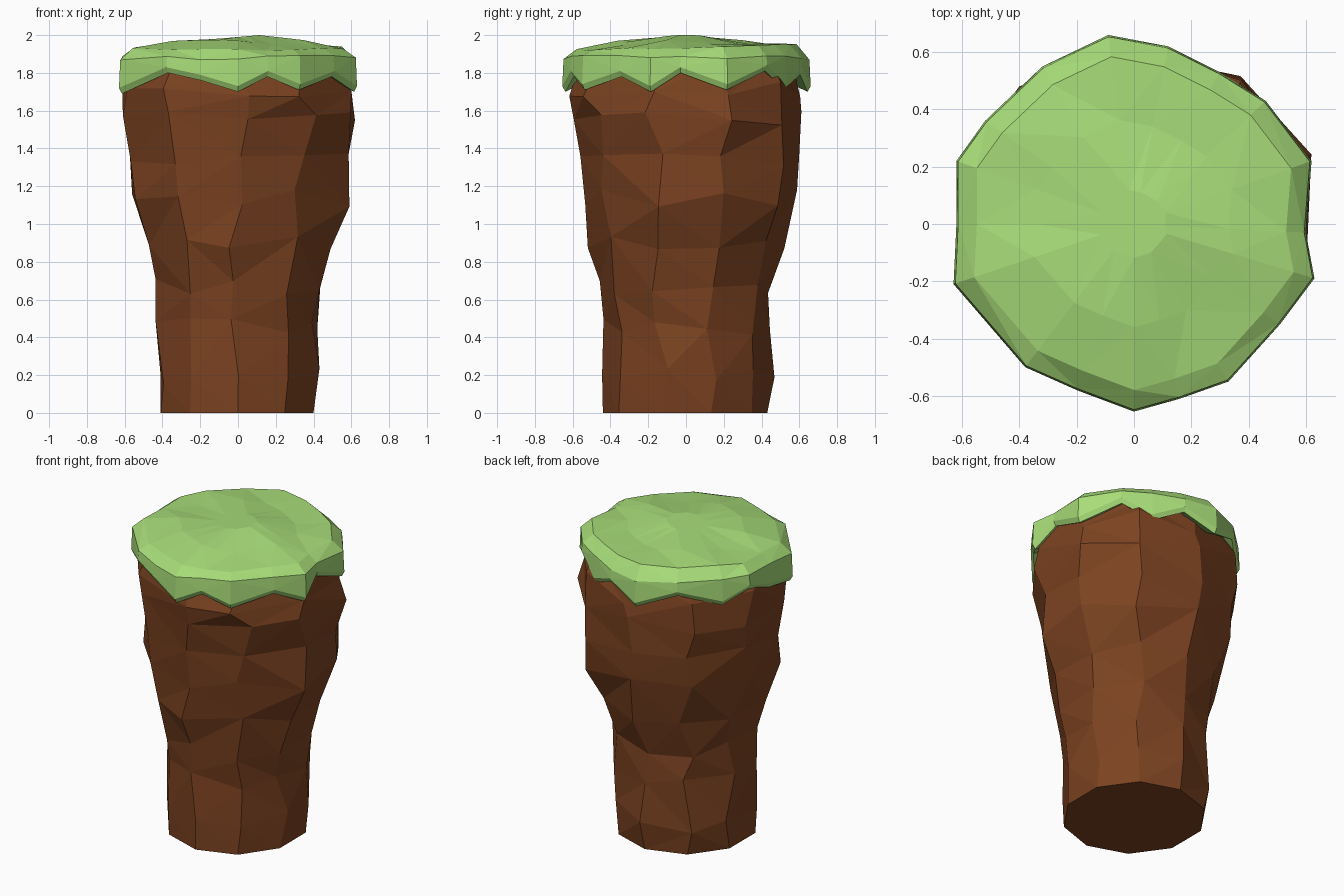
import bpy, bmesh, math, random
from mathutils import Vector

random.seed(11)
if "Cube" in bpy.data.objects:
    bpy.data.objects.remove(bpy.data.objects["Cube"], do_unlink=True)


def material(name, rgb):
    mat = bpy.data.materials.new(name)
    mat.use_nodes = True
    mat.diffuse_color = (*rgb, 1)
    mat.node_tree.nodes["Principled BSDF"].inputs["Base Color"].default_value = (*rgb, 1)
    return mat


def loft(name, rings, mat):
    """Skin closed rings of points into a faceted solid."""
    bm = bmesh.new()
    loops = [[bm.verts.new(p) for p in ring] for ring in rings]
    n = len(loops[0])
    for low, high in zip(loops, loops[1:]):
        for i in range(n):
            j = (i + 1) % n
            bm.faces.new((low[i], low[j], high[j], high[i]))
    bm.faces.new(loops[0][::-1])
    bm.faces.new(loops[-1])
    bmesh.ops.triangulate(bm, faces=bm.faces[:], quad_method='BEAUTY')
    bmesh.ops.recalc_face_normals(bm, faces=bm.faces[:])
    mesh = bpy.data.meshes.new(name)
    bm.to_mesh(mesh)
    bm.free()
    mesh.materials.append(mat)
    obj = bpy.data.objects.new(name, mesh)
    bpy.context.collection.objects.link(obj)


grass = material("grass green", (0.39, 0.72, 0.19))
earth = material("earth brown", (0.20, 0.055, 0.015))

# Earth pillar: height, then reach to left(-x), right(+x), front(-y), back(+y)
PROFILE = [
    (0.00, 0.41, 0.40, 0.44, 0.43), (0.20, 0.41, 0.41, 0.44, 0.46),
    (0.45, 0.43, 0.41, 0.44, 0.45), (0.67, 0.42, 0.44, 0.46, 0.44),
    (0.90, 0.48, 0.49, 0.51, 0.51), (1.14, 0.55, 0.57, 0.53, 0.58),
    (1.35, 0.57, 0.56, 0.56, 0.61), (1.56, 0.60, 0.61, 0.59, 0.60),
    (1.72, 0.60, 0.59, 0.62, 0.61), (1.86, 0.55, 0.55, 0.56, 0.56),
]
SIDES = 10
rings = []
for k, (z, left, right, front, back) in enumerate(PROFILE):
    rough = 0 if k in (0, len(PROFILE) - 1) else 1
    ring = []
    for i in range(SIDES):
        a = math.tau * (i / SIDES) - math.pi / 2 + rough * random.uniform(-0.1, 0.1)
        c, s = math.cos(a), math.sin(a)
        # the upper back corner on the +x side swells slightly
        swell = 0.04 * math.sin(2 * a) if c > 0 and s > 0 and z > 1 else 0
        r = 1 + rough * (swell + random.uniform(-0.018, 0.025))
        x = c * (right if c > 0 else left) * 1.05 * r
        y = s * (back if s > 0 else front) * r
        ring.append((x, y, z + rough * random.uniform(-0.05, 0.05)))
    rings.append(ring)
loft("earth_pillar", rings, earth)

# Grass cap: hem points run counterclockwise, drooping and rising in turn
HEM = [
    (0.00, -0.655, 1.70), (0.16, -0.61, 1.78), (0.33, -0.55, 1.71),
    (0.51, -0.35, 1.78), (0.63, -0.19, 1.70), (0.60, -0.03, 1.80),
    (0.62, 0.22, 1.71), (0.46, 0.43, 1.81), (0.30, 0.53, 1.71),
    (0.12, 0.62, 1.79), (-0.09, 0.66, 1.70), (-0.32, 0.55, 1.79),
    (-0.52, 0.36, 1.71), (-0.62, 0.22, 1.79), (-0.62, 0.00, 1.72),
    (-0.63, -0.21, 1.69), (-0.38, -0.50, 1.80), (-0.20, -0.58, 1.76),
]


def scaled(factor, height):
    return [Vector((x * factor, y * factor, height(x, y, z))) for x, y, z in HEM]


loft("grass_cap", [
    scaled(0.88, lambda x, y, z: z + 0.03),                          # tucked underside
    scaled(0.975, lambda x, y, z: z),                                # turned-in lip
    scaled(1.0, lambda x, y, z: z + 0.03),                           # outer hem
    scaled(0.99, lambda x, y, z: 1.88 + random.uniform(-0.012, 0.012)),
    scaled(0.885, lambda x, y, z: 1.935 + 0.02 * y + random.uniform(-0.006, 0.006)),
    scaled(0.55, lambda x, y, z: 1.962 + 0.012 * math.sin(6 * y + 4 * x)),
    scaled(0.18, lambda x, y, z: 1.99 + 0.016 * x),                  # low crown
], grass)
